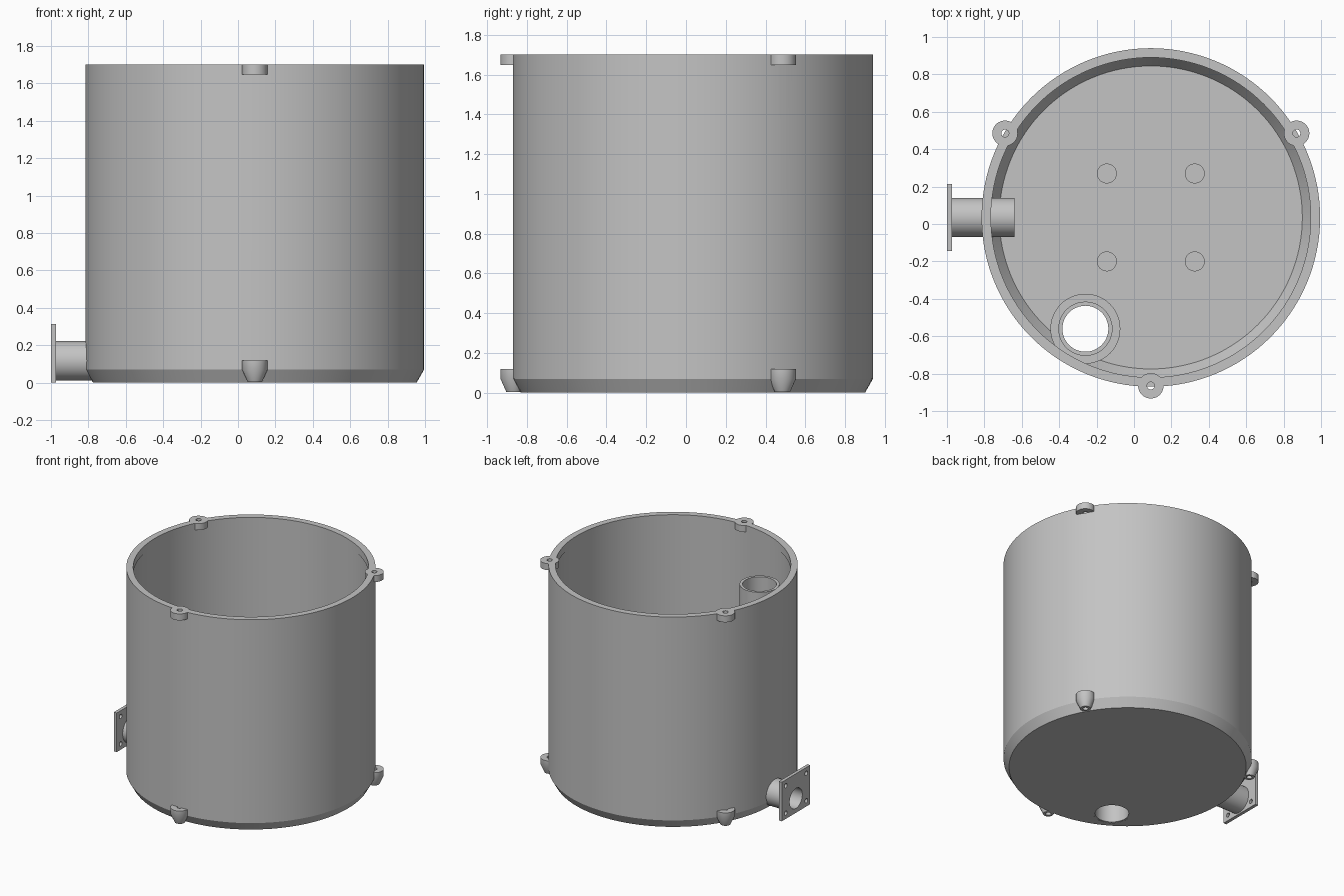
import bpy, bmesh, math
from mathutils import Vector

cube = bpy.data.objects.get("Cube")
if cube:
    bpy.data.objects.remove(cube, do_unlink=True)

CX, CY = 0.09, 0.035          # tank axis
TOP, FLOOR, LUG_R = 1.70, 0.05, 0.90
PIPE_Z = 0.117

grey = bpy.data.materials.new("plain grey")
grey.use_nodes = True
colour = (0.55, 0.55, 0.55, 1)
grey.diffuse_color = colour
grey.node_tree.nodes["Principled BSDF"].inputs["Base Color"].default_value = colour


def finish(name, bm, loc=(0, 0, 0), axis="Z"):
    """Turn a bmesh into a placed object."""
    bmesh.ops.recalc_face_normals(bm, faces=bm.faces)
    mesh = bpy.data.meshes.new(name)
    bm.to_mesh(mesh)
    bm.free()
    mesh.materials.append(grey)
    ob = bpy.data.objects.new(name, mesh)
    ob.location = loc
    if axis == "X":
        ob.rotation_euler.y = math.pi / 2
    bpy.context.collection.objects.link(ob)
    return ob


def lathe(name, profile, loc=(0, 0, 0), axis="Z", sides=48):
    """Revolve a closed (radius, height) profile into a solid."""
    bm = bmesh.new()
    verts = [bm.verts.new((r, 0, z)) for r, z in profile]
    edges = [bm.edges.new((a, b)) for a, b in zip(verts, verts[1:] + verts[:1])]
    bmesh.ops.spin(bm, geom=verts + edges, axis=(0, 0, 1), cent=(0, 0, 0),
                   angle=math.tau, steps=sides, use_duplicate=False)
    bmesh.ops.remove_doubles(bm, verts=bm.verts, dist=1e-5)
    loose = [e for e in bm.edges if not e.link_faces]
    bmesh.ops.delete(bm, geom=loose, context="EDGES")
    return finish(name, bm, loc, axis)


def rod(name, r, start, end, x, y, axis="Z", z=0, r2=None):
    """Solid cylinder or cone between two positions along an axis."""
    bm = bmesh.new()
    bmesh.ops.create_cone(bm, cap_ends=True, segments=48, radius1=r,
                          radius2=r if r2 is None else r2, depth=end - start)
    mid = (start + end) / 2
    return finish(name, bm, (x, y, mid) if axis == "Z" else (mid, y, z), axis)


def tube(name, outer, inner, start, end, x, y, axis="Z", z=0):
    """Hollow round pipe."""
    profile = [(inner, 0), (outer, 0), (outer, end - start), (inner, end - start)]
    return lathe(name, profile, (x, y, start) if axis == "Z" else (start, y, z), axis)


def select(ob):
    bpy.ops.object.select_all(action="DESELECT")
    ob.select_set(True)
    bpy.context.view_layer.objects.active = ob


def cut(ob, cutters):
    """Subtract each cutter, then remove it."""
    select(ob)
    for c in cutters:
        mod = ob.modifiers.new("cut", "BOOLEAN")
        mod.operation, mod.solver, mod.object = "DIFFERENCE", "EXACT", c
        bpy.ops.object.modifier_apply(modifier=mod.name)
        bpy.data.objects.remove(c, do_unlink=True)


# Tank shell with chamfered base and a slight inner rim
tank = lathe("tank", [
    (0, 0), (0.865, 0), (0.905, 0.07), (0.905, TOP), (0.855, TOP),
    (0.855, 1.64), (0.859, 1.64), (0.859, 0.12), (0.81, FLOOR), (0, FLOOR),
], (CX, CY, 0), sides=128)

# Three pairs of mounting lugs around the shell
parts = [tank]
rim_holes = []
for label, degrees in (("front", -90), ("left", 30), ("right", 150)):
    a = math.radians(degrees)
    x, y = CX + LUG_R * math.cos(a), CY + LUG_R * math.sin(a)
    upper = rod(label + "_top_lug", 0.068, 1.648, TOP, x, y)
    cut(upper, [rod("cutter", 0.02, 1.6, 1.8, x, y)])
    lower = lathe(label + "_bottom_lug", [
        (0.02, 0.003), (0.038, 0.003), (0.068, 0.07), (0.068, 0.12), (0.02, 0.12)],
        (x, y, 0))
    # keep the lower lug out of the tank cavity
    cut(lower, [rod("cutter", 0.857, 0.06, 0.3, CX, CY)])
    rim_holes.append(rod("cutter", 0.02, 1.648, 1.8, x, y))
    parts += [upper, lower]

# Side outlet pipe and its square bolted flange
pipe = tube("outlet_pipe", 0.105, 0.08, -0.98, -0.64, 0, CY, "X", PIPE_Z)
bm = bmesh.new()
bmesh.ops.create_cube(bm, size=1)
bmesh.ops.scale(bm, vec=Vector((0.026, 0.36, 0.313)), verts=bm.verts)
flange = finish("outlet_flange", bm, (-0.987, CY, 0.158))
bolts = [rod("cutter", 0.017, -1.1, -0.9, 0, CY + sy * 0.13, "X", 0.158 + sz * 0.11)
         for sy in (-1, 1) for sz in (-1, 1)]
cut(flange, bolts + [rod("cutter", 0.08, -1.1, -0.9, 0, CY, "X", PIPE_Z)])
parts += [pipe, flange]

# Overflow standpipe with a base collar
SX, SY = -0.26, -0.56
parts.append(tube("standpipe", 0.145, 0.123, 0.001, 1.41, SX, SY))
parts.append(tube("standpipe_collar", 0.187, 0.14, 0.04, 0.15, SX, SY))

# Openings in the shell for both pipes and the lug holes
cut(tank, rim_holes + [
    rod("cutter", 0.135, -0.1, 0.3, SX, SY),
    rod("cutter", 0.095, -1.1, -0.64, 0, CY, "X", PIPE_Z)])

# Four low round bosses on the floor
for i, (sx, sy) in enumerate([(-1, -1), (1, -1), (-1, 1), (1, 1)]):
    parts.append(rod(f"floor_boss_{i + 1}", 0.053, FLOOR - 0.01, FLOOR + 0.05,
                     CX + sx * 0.235, CY + sy * 0.235))

for ob in parts:
    select(ob)
    bpy.ops.object.shade_smooth_by_angle(angle=math.radians(25))
